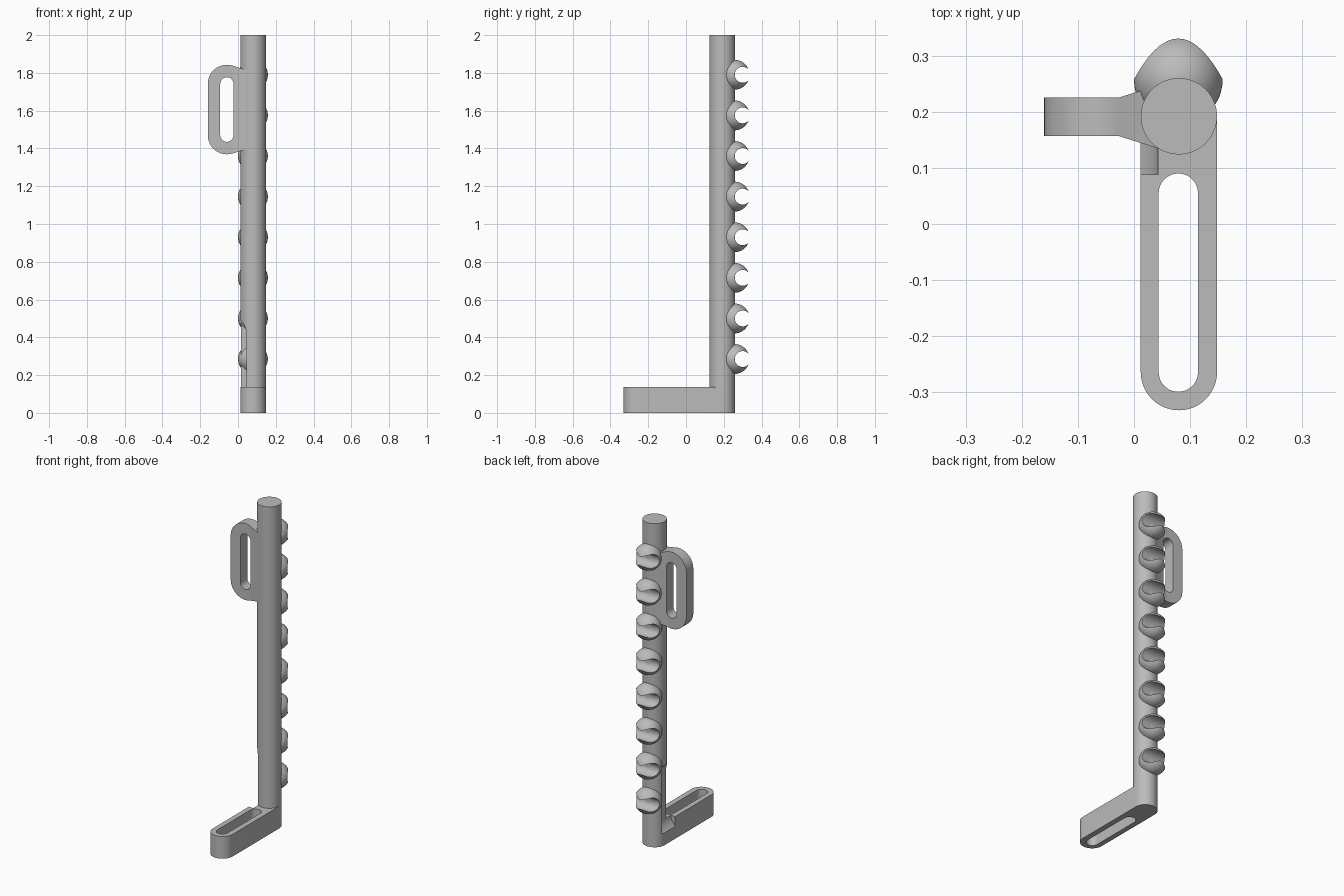
import bpy, bmesh, math
from mathutils import Matrix, Vector

cube = bpy.data.objects.get("Cube")
if cube:
    bpy.data.objects.remove(cube, do_unlink=True)

grey = bpy.data.materials.new("plain grey")
grey.use_nodes = True
COLOUR = (0.5, 0.5, 0.5, 1)
grey.diffuse_color = COLOUR
grey.node_tree.nodes["Principled BSDF"].inputs["Base Color"].default_value = COLOUR

POLE_X, POLE_Y, POLE_R = 0.08, 0.192, 0.068


def make(name, bm):
    bmesh.ops.recalc_face_normals(bm, faces=bm.faces)
    mesh = bpy.data.meshes.new(name)
    bm.to_mesh(mesh)
    bm.free()
    mesh.materials.append(grey)
    obj = bpy.data.objects.new(name, mesh)
    bpy.context.collection.objects.link(obj)
    return obj


def prism(name, outline, offset):
    """Extrude a closed 3D outline along an offset."""
    bm = bmesh.new()
    face = bm.faces.new([bm.verts.new(p) for p in outline])
    moved = bmesh.ops.extrude_face_region(bm, geom=[face])["geom"]
    verts = [g for g in moved if isinstance(g, bmesh.types.BMVert)]
    bmesh.ops.translate(bm, verts=verts, vec=offset)
    return make(name, bm)


def capsule(centre, low, high, radius, steps=24):
    """Points of an upright stadium outline in 2D."""
    points = []
    for end, start in ((high, 0), (low, math.pi)):
        for i in range(steps + 1):
            a = start + math.pi * i / steps
            points.append((centre + radius * math.cos(a), end + radius * math.sin(a)))
    return points


def rod(name, radius, depth, matrix, sides=64):
    bm = bmesh.new()
    bmesh.ops.create_cone(bm, cap_ends=True, segments=sides, radius1=radius,
                          radius2=radius, depth=depth, matrix=matrix)
    return make(name, bm)


def combine(target, tool, operation):
    """Apply a boolean and discard the tool."""
    mod = target.modifiers.new("combine", "BOOLEAN")
    mod.operation, mod.object, mod.solver = operation, tool, "EXACT"
    graph = bpy.context.evaluated_depsgraph_get()
    mesh = bpy.data.meshes.new_from_object(target.evaluated_get(graph))
    target.modifiers.clear()
    target.data = mesh
    bpy.data.objects.remove(tool, do_unlink=True)


def upright(outline, y):
    return [(x, y, z) for x, z in outline]


def flat(outline, z):
    return [(x, y, z) for x, y in outline]


# Slotted foot
foot = prism("slotted_foot", flat(capsule(POLE_X, -0.264, POLE_Y, POLE_R), 0), (0, 0, 0.137))
foot_slot = prism("foot_slot", flat(capsule(0.079, -0.264, 0.055, 0.035), -0.1), (0, 0, 0.4))
combine(foot, foot_slot, "DIFFERENCE")

# Pole joined to the foot, with a rounded recess on its side
pole = rod("pole_and_foot", POLE_R, 2, Matrix.Translation((POLE_X, POLE_Y, 1)))
combine(pole, foot, "UNION")
recess = prism("recess", upright(capsule(-0.056, 0.15, 0.42, 0.1), 0.088), (0, 0.127, 0))
combine(pole, recess, "DIFFERENCE")

# Side ring with a flared neck that meets the pole
ring = prism("side_ring", upright(capsule(-0.059, 1.47, 1.742, 0.101), 0.157), (0, 0.068, 0))
bm = bmesh.new()
for x, half, low, high in ((-0.028, 0.034, 1.374, 1.838), (0.045, 0.057, 1.395, 1.815)):
    for y in (-half, half):
        for z in (low, high):
            bm.verts.new((x, 0.191 + y, z))
bmesh.ops.convex_hull(bm, input=bm.verts)
combine(ring, make("neck", bm), "UNION")
ring_slot = prism("ring_slot", upright(capsule(-0.059, 1.47, 1.742, 0.035), 0), (0, 0.4, 0))
combine(ring, ring_slot, "DIFFERENCE")

# Ball hooks up the back, each with a sideways open groove
hook = None
for i in range(8):
    z = 0.285 + 0.215 * i
    if hook is None:
        bm = bmesh.new()
        bmesh.ops.create_uvsphere(bm, u_segments=48, v_segments=32, radius=0.079,
                                  matrix=Matrix.Translation((0.079, 0.257, z)))
        hook = make("ball_hook_1", bm)
        groove = rod("groove", 0.042, 0.4, Matrix.Translation((POLE_X, 0.3, z))
                     @ Matrix.Rotation(math.pi / 2, 4, "Y"), 48)
        combine(hook, groove, "DIFFERENCE")
    else:
        copy = bpy.data.objects.new(f"ball_hook_{i + 1}", hook.data)
        copy.location = Vector((0, 0, 0.215 * i))
        bpy.context.collection.objects.link(copy)

# Smooth round surfaces while keeping crisp edges
bpy.ops.object.select_all(action="DESELECT")
for obj in (pole, ring, hook):
    obj.select_set(True)
    bpy.context.view_layer.objects.active = obj
bpy.ops.object.shade_smooth_by_angle(angle=math.radians(30))
